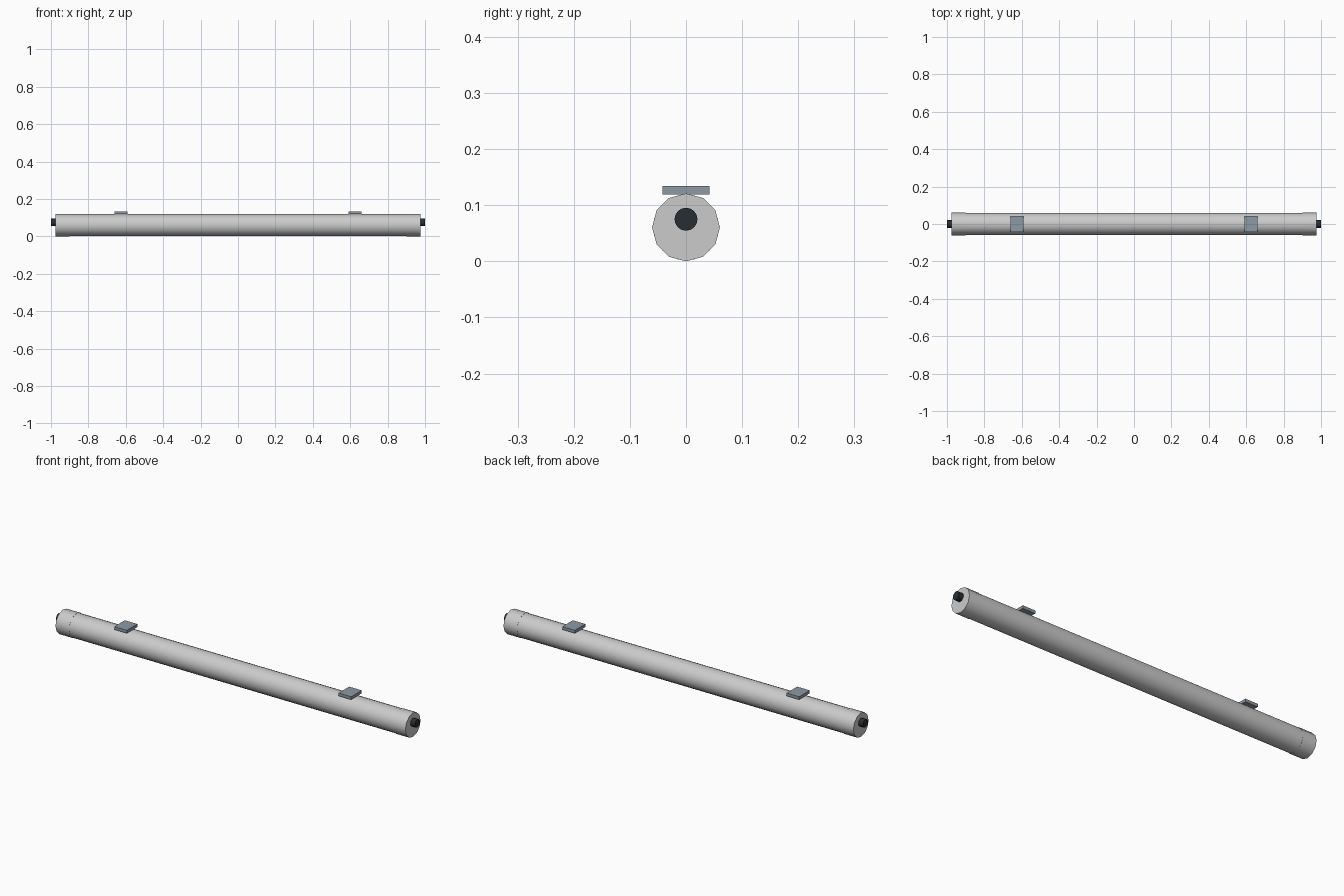
import bpy, math

if "Cube" in bpy.data.objects:
    bpy.data.objects.remove(bpy.data.objects["Cube"])

R = 0.0605        # end cap radius, also the height of the tube axis


def material(name, rgb):
    m = bpy.data.materials.new(name)
    m.diffuse_color = (*rgb, 1)
    m.use_nodes = True
    m.node_tree.nodes["Principled BSDF"].inputs["Base Color"].default_value = m.diffuse_color
    return m


cap_mat = material("pale_plastic", (0.60, 0.63, 0.63))
pin_mat = material("dark_rubber", (0.02, 0.027, 0.032))
clip_mat = material("blue_grey_metal", (0.27, 0.32, 0.37))


def rod(name, x0, x1, z, radius, sides, mat=None):
    """Cylinder along x with smooth sides and crisp rims."""
    bpy.ops.mesh.primitive_cylinder_add(
        vertices=sides, radius=radius, depth=abs(x1 - x0),
        location=((x0 + x1) / 2, 0, z), rotation=(0, math.pi / 2, 0))
    ob = bpy.context.object
    ob.name = name
    bpy.ops.object.transform_apply(location=False, rotation=True, scale=True)
    if mat:
        ob.data.materials.append(mat)
    bpy.ops.object.shade_smooth_by_angle(angle=math.radians(40))
    return ob


# Long diffuser tube
rod("tube", -0.91, 0.91, R, 0.0588, 24)

for side, s in (("left", -1), ("right", 1)):
    # End cap and its off-centre cable gland
    rod(side + "_end_cap", s * 0.90, s * 0.975, R, R, 12, cap_mat)
    rod(side + "_cable_gland", s * 0.97, s * 1.0, 0.075, 0.0205, 16, pin_mat)

    # Mounting clip plate on top
    bpy.ops.mesh.primitive_cube_add(size=1, location=(s * 0.625, 0, 0.127))
    clip = bpy.context.object
    clip.name = side + "_mounting_clip"
    clip.scale = (0.07, 0.084, 0.015)
    bpy.ops.object.transform_apply(location=False, rotation=False, scale=True)
    clip.data.materials.append(clip_mat)
